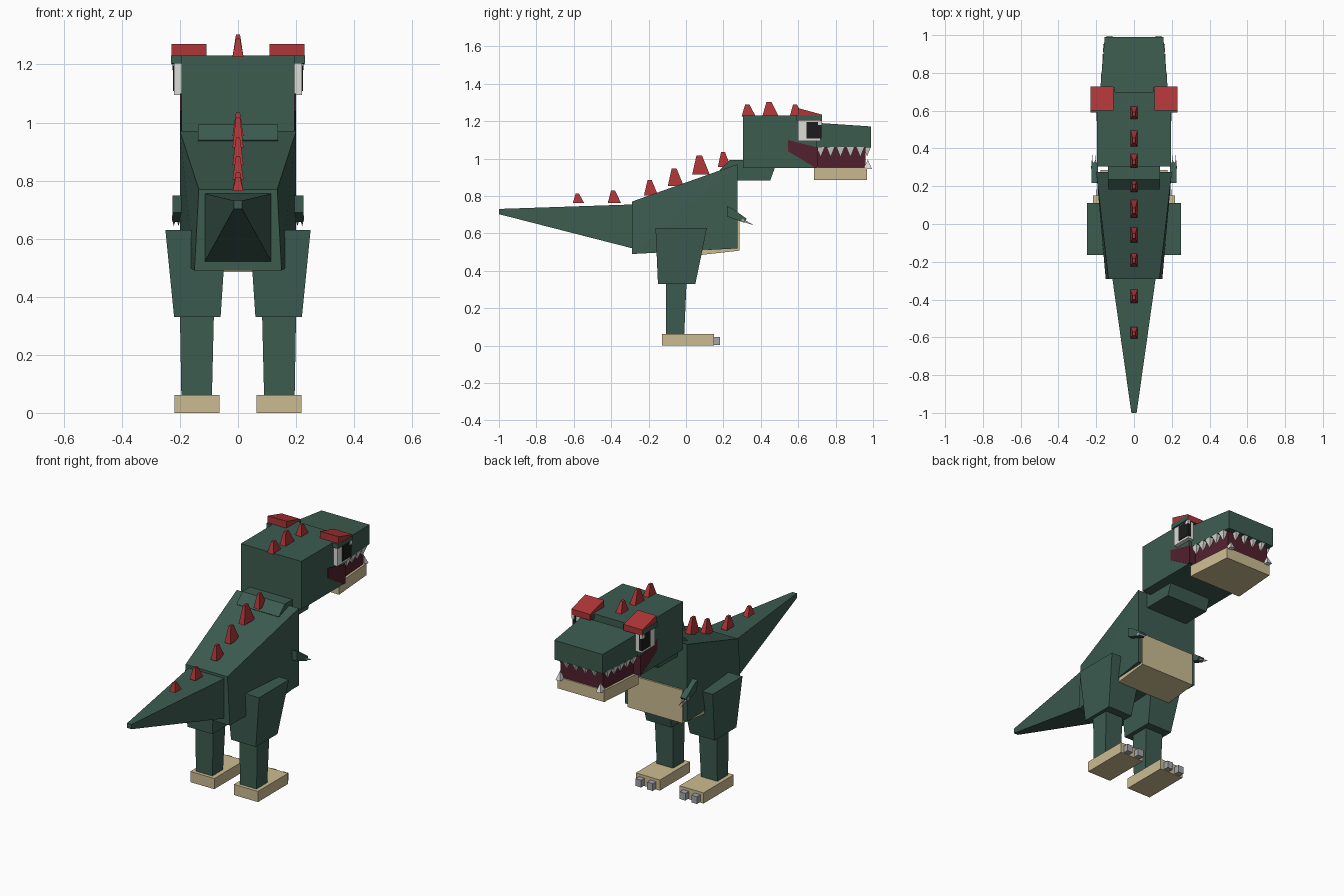
import bpy, bmesh


def mat(name, rgb):
    m = bpy.data.materials.new(name)
    m.diffuse_color = (*rgb, 1)
    return m


GREEN = mat("green skin", (0.046, 0.107, 0.081))
RED = mat("red spikes", (0.42, 0.036, 0.038))
BEIGE = mat("beige belly", (0.60, 0.50, 0.285))
MAROON = mat("maroon mouth", (0.085, 0.015, 0.028))
WHITE = mat("white", (0.72, 0.72, 0.69))
GREY = mat("grey claws", (0.38, 0.39, 0.42))
BLACK = mat("black pupil", (0.012, 0.012, 0.013))


def solid(name, pts, m, mirror=False):
    """Flat-faced convex solid through the given corners, optionally doubled across x = 0."""
    for s in ((1, -1) if mirror else (1,)):
        bm = bmesh.new()
        for x, y, z in pts:
            bm.verts.new((s * x, y, z))
        bmesh.ops.convex_hull(bm, input=bm.verts[:])
        bmesh.ops.dissolve_limit(bm, angle_limit=0.01, verts=bm.verts[:], edges=bm.edges[:])
        bmesh.ops.recalc_face_normals(bm, faces=bm.faces[:])
        me = bpy.data.meshes.new(name)
        bm.to_mesh(me)
        bm.free()
        me.materials.append(m)
        label = name if not mirror else name + ("_right" if s > 0 else "_left")
        bpy.context.collection.objects.link(bpy.data.objects.new(label, me))


def box(name, x, y, z, m, mirror=False):
    solid(name, [(a, b, c) for a in x for b in y for c in z], m, mirror)


def prism(name, profile, x0, x1, m, mirror=False):
    """Side profile (y, z) extruded across x."""
    solid(name, [(x, y, z) for x in (x0, x1) for y, z in profile], m, mirror)


def along_y(name, y0, w0, z0, y1, w1, z1, m):
    """Centred block tapering along y; w is half width, z is (low, high)."""
    solid(name, [(s * w, y, z) for y, w, zz in ((y0, w0, z0), (y1, w1, z1))
                 for s in (-1, 1) for z in zz], m)


def along_z(name, za, xa, ya, zb, xb, yb, m, mirror=False):
    """Block tapering along z; x and y are ranges at each end."""
    solid(name, [(x, y, z) for z, xx, yy in ((za, xa, ya), (zb, xb, yb))
                 for x in xx for y in yy], m, mirror)


# Torso, tail and neck
solid("body", [(s * w, y, z) for s in (-1, 1) for w, y, z in
               ((0.15, -0.29, 0.49), (0.135, -0.29, 0.77), (0.2, 0.275, 0.52), (0.2, 0.275, 0.97))], GREEN)
along_y("tail", -0.285, 0.115, (0.52, 0.755), -1.0, 0.014, (0.703, 0.731), GREEN)
prism("belly", [(0.08, 0.485), (0.285, 0.508), (0.285, 0.70), (0.08, 0.70)], -0.178, 0.178, BEIGE)
prism("neck", [(0.18, 0.94), (0.235, 0.993), (0.49, 0.993), (0.45, 0.882), (0.22, 0.882)],
      -0.137, 0.137, GREEN)

# Head, snout, mouth and jaw
box("head", (-0.195, 0.195), (0.305, 0.70), (0.95, 1.23), GREEN)
along_y("snout", 0.69, 0.181, (1.06, 1.192), 0.99, 0.155, (1.06, 1.172), GREEN)
prism("cheek", [(0.545, 1.10), (0.545, 1.04), (0.69, 0.952), (0.705, 0.952), (0.705, 1.06)],
      -0.199, 0.199, MAROON)
along_y("mouth", 0.69, 0.157, (0.945, 1.065), 0.96, 0.138, (0.945, 1.065), MAROON)
along_y("jaw", 0.685, 0.172, (0.885, 0.952), 0.967, 0.15, (0.885, 0.952), BEIGE)

# Eyes with pupils, lids and brows
box("eye", (0.18, 0.22), (0.60, 0.72), (1.095, 1.21), WHITE, True)
box("pupil", (0.205, 0.224), (0.645, 0.725), (1.108, 1.197), BLACK, True)
box("eye_glint", (0.212, 0.227), (0.705, 0.728), (1.18, 1.202), WHITE, True)
box("eyelid", (0.10, 0.23), (0.59, 0.722), (1.203, 1.23), GREEN, True)
prism("brow", [(0.60, 1.23), (0.60, 1.27), (0.728, 1.235), (0.728, 1.20)], 0.108, 0.229, RED, True)


# Teeth
def tooth(name, x, y, z, h, m=WHITE, r=0.022):
    solid(name, [(x + a * r * 0.7, y + b * r, z) for a in (-1, 1) for b in (-1, 1)]
          + [(x, y, z + h)], m, True)


for i in range(5):
    y = 0.72 + 0.053 * i
    tooth("upper_tooth", 0.164 - 0.07 * (y - 0.7), y, 1.062, -0.055)
for x in (0.03, 0.09):
    tooth("front_tooth", x, 0.968, 1.062, -0.05, r=0.02)
tooth("lower_fang", 0.13, 0.972, 0.945, 0.05)

# Spikes along the back: centre y, base z, height, base length
for y, z, h, w in ((-0.575, 0.768, 0.045, 0.06), (-0.383, 0.768, 0.062, 0.07),
                   (-0.187, 0.808, 0.077, 0.075), (-0.055, 0.858, 0.09, 0.085),
                   (0.08, 0.918, 0.1, 0.095), (0.205, 0.958, 0.077, 0.07),
                   (0.335, 1.23, 0.06, 0.075), (0.452, 1.23, 0.073, 0.088), (0.59, 1.23, 0.06, 0.07)):
    along_z("spike", z - 0.004, (-0.019, 0.019), (y - w / 2, y + w / 2),
            z + h, (-0.007, 0.007), (y - w * 0.25, y + w * 0.05), RED)

# Legs, feet and toes
along_z("thigh", 0.33, (0.06, 0.22), (-0.15, 0.05), 0.63, (0.04, 0.25), (-0.163, 0.112), GREEN, True)
along_z("shin", 0.05, (0.09, 0.195), (-0.108, -0.01), 0.34, (0.083, 0.2), (-0.108, 0.003), GREEN, True)
box("foot", (0.063, 0.218), (-0.128, 0.15), (0, 0.062), BEIGE, True)
for x in (0.105, 0.18):
    box("toe", (x - 0.018, x + 0.018), (0.145, 0.182), (0.004, 0.046), GREY, True)

# Small arms with claws
prism("arm", [(0.218, 0.748), (0.22, 0.69), (0.31, 0.658), (0.325, 0.678), (0.25, 0.732)],
      0.19, 0.226, GREEN, True)
for x in (0.205, 0.221):
    solid("claw", [(x - 0.006, 0.30, 0.68), (x + 0.006, 0.30, 0.68),
                   (x - 0.006, 0.295, 0.665), (x + 0.006, 0.295, 0.665), (x, 0.365, 0.643)], GREY, True)
